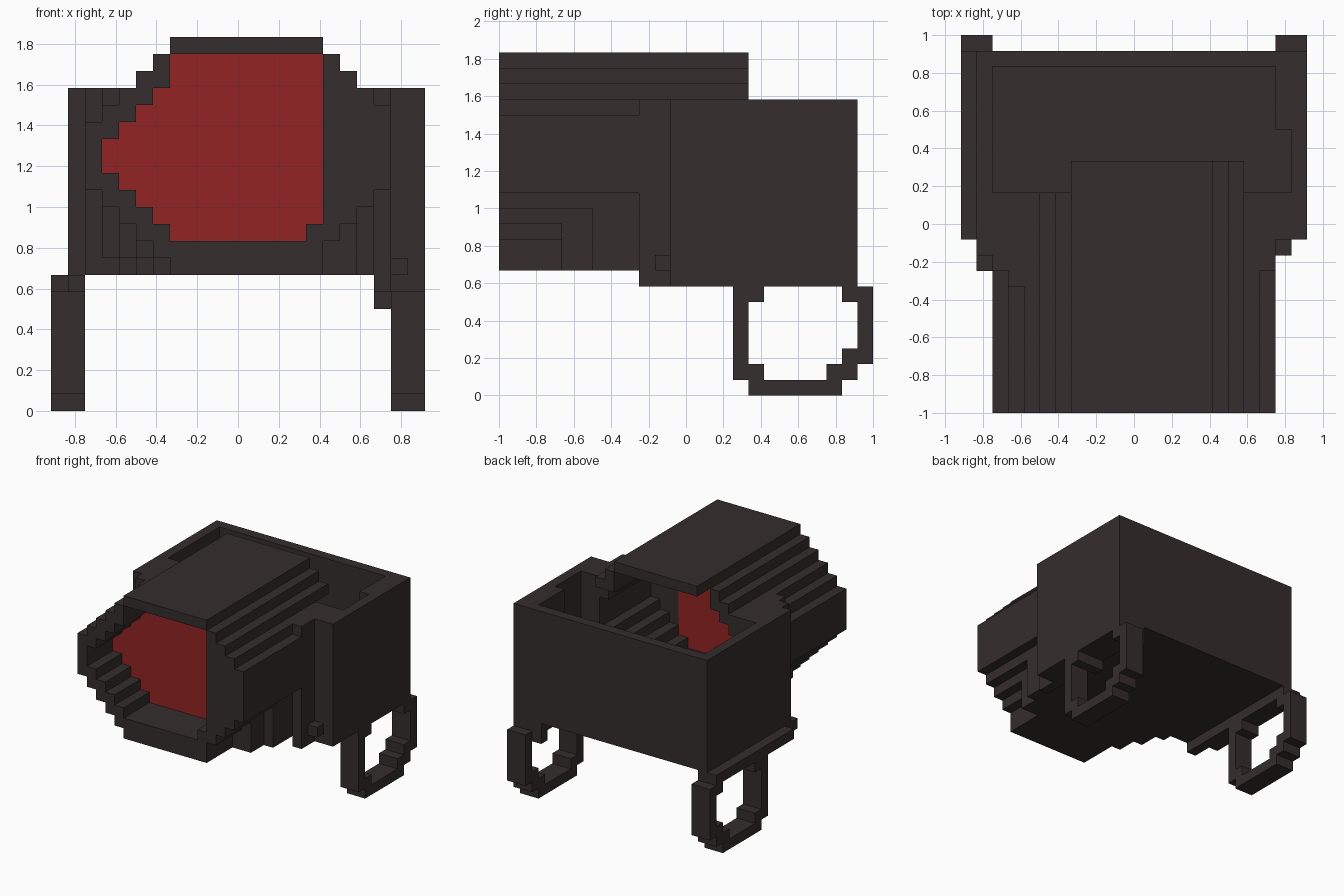
import bpy, bmesh

if "Cube" in bpy.data.objects:
    bpy.data.objects.remove(bpy.data.objects["Cube"])

U = 1 / 12  # block size: every measure below is in blocks


def material(name, rgb):
    m = bpy.data.materials.new(name)
    m.diffuse_color = (*rgb, 1)
    m.use_nodes = True
    m.node_tree.nodes["Principled BSDF"].inputs["Base Color"].default_value = m.diffuse_color
    return m


DARK = material("dark_iron", (0.036, 0.026, 0.027))
RED = material("red_panel", (0.29, 0.017, 0.017))


def prism(bm, pts, y0, y1):
    """Extrude an (x, z) outline from y0 to y1."""
    vs = [bm.verts.new((x * U, y0 * U, z * U)) for x, z in pts]
    f = bm.faces.new(vs)
    ext = bmesh.ops.extrude_face_region(bm, geom=[f])["geom"]
    moved = [v for v in ext if isinstance(v, bmesh.types.BMVert)]
    bmesh.ops.translate(bm, verts=moved, vec=(0, (y1 - y0) * U, 0))


def box(bm, x0, x1, y0, y1, z0, z1):
    prism(bm, [(x0, z0), (x1, z0), (x1, z1), (x0, z1)], y0, y1)


def finish(name, bm, mat):
    bmesh.ops.recalc_face_normals(bm, faces=bm.faces)
    me = bpy.data.meshes.new(name)
    bm.to_mesh(me)
    bm.free()
    me.materials.append(mat)
    bpy.context.collection.objects.link(bpy.data.objects.new(name, me))


def boxes(name, items, mat=DARK):
    bm = bmesh.new()
    for b in items:
        box(bm, *b)
    finish(name, bm, mat)


def profile(name, pts, y0, y1, mat=DARK):
    bm = bmesh.new()
    prism(bm, pts, y0, y1)
    finish(name, bm, mat)


# Barrel: stepped left shell around the opening
opening_left = [(-4, 21), (-4, 19), (-5, 19), (-5, 18), (-6, 18), (-6, 17),
                (-7, 17), (-7, 16), (-8, 16), (-8, 14), (-7, 14), (-7, 13),
                (-6, 13), (-6, 12), (-5, 12), (-5, 11), (-4, 11), (-4, 10)]
opening_right = [(4, 10), (4, 11), (5, 11)]
outer_left = [(5, 8), (-4, 8), (-4, 9), (-5, 9), (-5, 10), (-6, 10), (-6, 11),
              (-7, 11), (-7, 12), (-8, 12), (-8, 13), (-9, 13), (-9, 17),
              (-8, 17), (-8, 18), (-7, 18), (-7, 19), (-6, 19), (-6, 20),
              (-5, 20), (-5, 21)]
profile("barrel_left_shell", outer_left + opening_left + opening_right, -12, 2)
boxes("barrel_top_plate", [(-4, 5, -12, 4, 21, 22)])

# Red panel set inside the barrel
profile("red_panel", opening_left + opening_right + [(5, 21)], -8, -6, RED)

# Right side of the barrel: solid front cheek, hollow shell behind
outer_right = [(5, 10), (6, 10), (6, 11), (7, 11), (7, 12), (8, 12), (8, 13),
               (9, 13), (9, 18), (8, 18), (8, 19), (7, 19), (7, 20), (6, 20),
               (6, 21), (5, 21)]
inner_right = [(5, 19), (6, 19), (6, 18), (7, 18), (7, 17), (8, 17), (8, 14),
               (7, 14), (7, 13), (6, 13), (6, 12), (5, 12)]
profile("barrel_right_cheek", outer_right, -12, -6)
profile("barrel_right_shell", outer_right + inner_right, -6, 2)
boxes("barrel_rear_lip", [(5, 6, 2, 4, 19, 21), (6, 7, 2, 4, 19, 20)])

# Stepped blocks joining barrel and tub
boxes("right_funnel", [(5, 7, -8, 2, 8, 11), (7, 8, -6, 2, 8, 12),
                       (8, 9, -3, 2, 7, 13), (8, 9, -3, 2, 18, 19)])
boxes("left_funnel", [(-6, -5, -8, 2, 9, 10), (-7, -6, -6, 2, 9, 11),
                      (-8, -7, -4, 2, 9, 12), (-9, -8, -3, 2, 9, 13),
                      (-9, -8, -3, 2, 17, 19), (-8, -7, -4, 2, 18, 19)])

# Open tub
boxes("tub_floor", [(-9, 10, -3 + 1, 10, 8, 9), (-5, 5, -8, -2, 8, 9),
                    (-6, -5, -6, -2, 8, 9), (-7, -6, -4, -2, 8, 9),
                    (-9, -7, -3, -2, 8, 9)])
boxes("tub_walls", [(-10, 11, 10, 11, 8, 19), (-10, -9, -2, 10, 8, 19),
                    (10, 11, 2, 10, 8, 19), (9, 11, -1, 2, 8, 19),
                    (9, 10, 6, 10, 8, 19)])
boxes("side_rails", [(8, 11, -1, 11, 7, 8), (-11, -9, -1, 11, 7, 8),
                     (-10, -9, -3, -1, 7, 8)])

# Wheel-like rings, one per side, as (y0, y1, z0, z1) blocks
ring = [(3, 4, 1, 7), (4, 5, 1, 2), (4, 10, 0, 1), (9, 11, 1, 2),
        (10, 12, 2, 3), (11, 12, 3, 7)]
nubs = [(4, 5, 6, 7), (10, 11, 6, 7)]
boxes("left_ring", [(-11, -9, *b) for b in ring + nubs])
boxes("right_ring", [(9, 11, *b) for b in ring] + [(8, 11, *b) for b in nubs])
